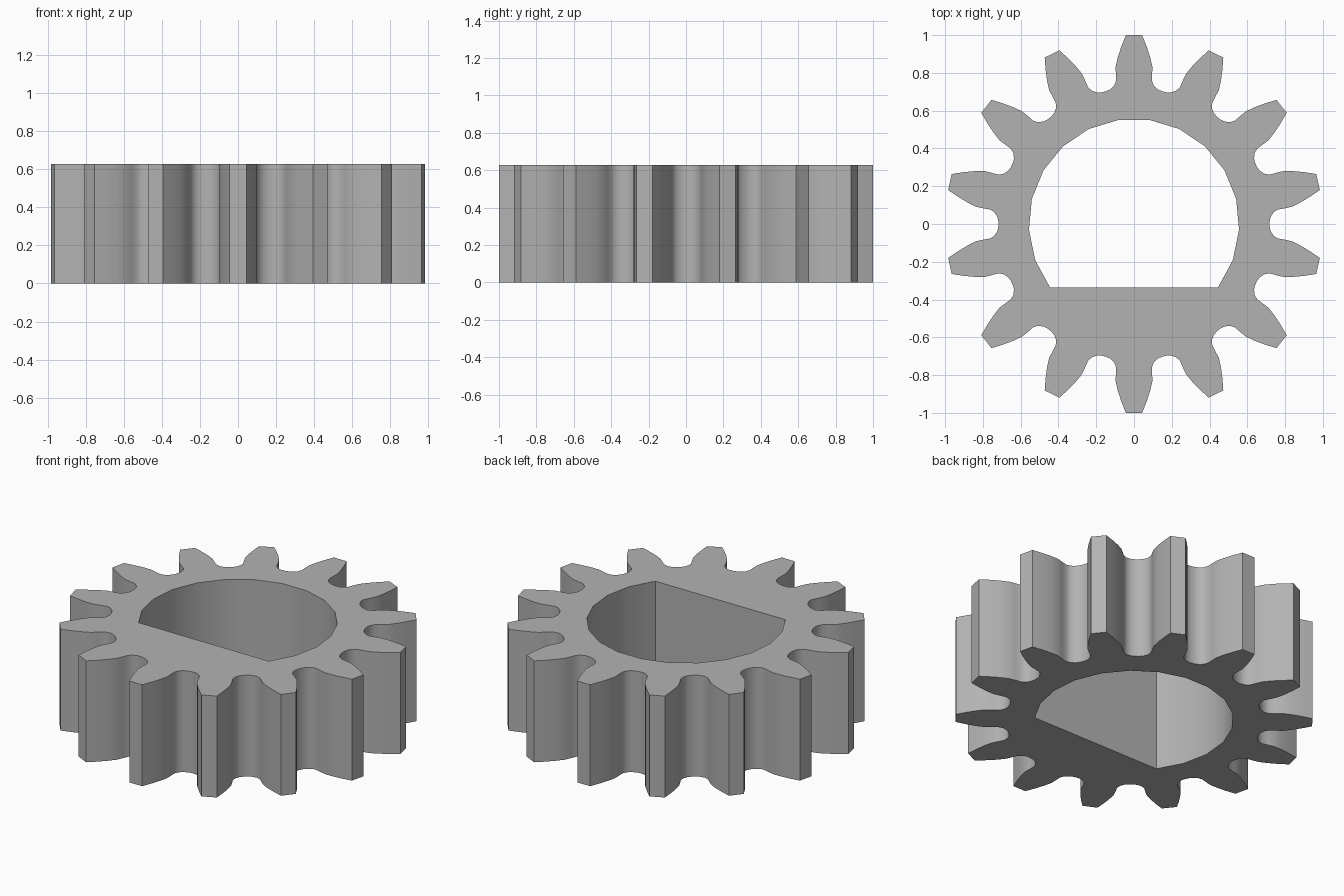
import bpy, bmesh
from math import sin, cos, pi, radians

if "Cube" in bpy.data.objects:
    bpy.data.objects.remove(bpy.data.objects["Cube"])

TEETH = 14
HEIGHT = 0.627
BORE_RADIUS = 0.557

# Half of one gap between teeth: (distance outward, half width), root to tip
half_gap = [(0.718, 0.012), (0.723, 0.036), (0.737, 0.06), (0.76, 0.076),
            (0.797, 0.083), (0.835, 0.091), (0.88, 0.113), (0.93, 0.143),
            (0.984, 0.18)]
gap = [(u, -v) for u, v in reversed(half_gap)] + half_gap

# Toothed outline: the gap repeated around the axis
outline = []
for i in range(TEETH):
    a = 2 * pi * i / TEETH
    outline += [(u * cos(a) - v * sin(a), u * sin(a) + v * cos(a)) for u, v in gap]

# D-shaped bore: a faceted arc closed by a flat at the front
bore = []
for i in range(16):
    a = radians(127) * (2 * i / 15 - 1)
    bore.append((BORE_RADIUS * sin(a), BORE_RADIUS * cos(a)))


def add_loop(bm, points):
    verts = [bm.verts.new((x, y, 0)) for x, y in points]
    return [bm.edges.new((v, verts[(i + 1) % len(verts)])) for i, v in enumerate(verts)]


# Fill between the two loops and raise it to full height
bm = bmesh.new()
edges = add_loop(bm, outline) + add_loop(bm, bore)
bmesh.ops.triangle_fill(bm, edges=edges, use_beauty=True, normal=(0, 0, 1))
raised = bmesh.ops.extrude_face_region(bm, geom=bm.faces[:], use_keep_orig=True)
top = [g for g in raised["geom"] if isinstance(g, bmesh.types.BMVert)]
bmesh.ops.translate(bm, verts=top, vec=(0, 0, HEIGHT))
bmesh.ops.recalc_face_normals(bm, faces=bm.faces[:])
mesh = bpy.data.meshes.new("spur_gear")
bm.to_mesh(mesh)
bm.free()

gear = bpy.data.objects.new("spur_gear", mesh)
bpy.context.collection.objects.link(gear)

# Plain grey over the whole part
grey = bpy.data.materials.new("plain_grey")
grey.use_nodes = True
colour = (0.45, 0.45, 0.45, 1)
grey.diffuse_color = colour
grey.node_tree.nodes["Principled BSDF"].inputs["Base Color"].default_value = colour
mesh.materials.append(grey)

# Smooth flanks and bore, crisp rims and tooth tips
bpy.ops.object.select_all(action="DESELECT")
gear.select_set(True)
bpy.context.view_layer.objects.active = gear
bpy.ops.object.shade_smooth_by_angle(angle=radians(30))
